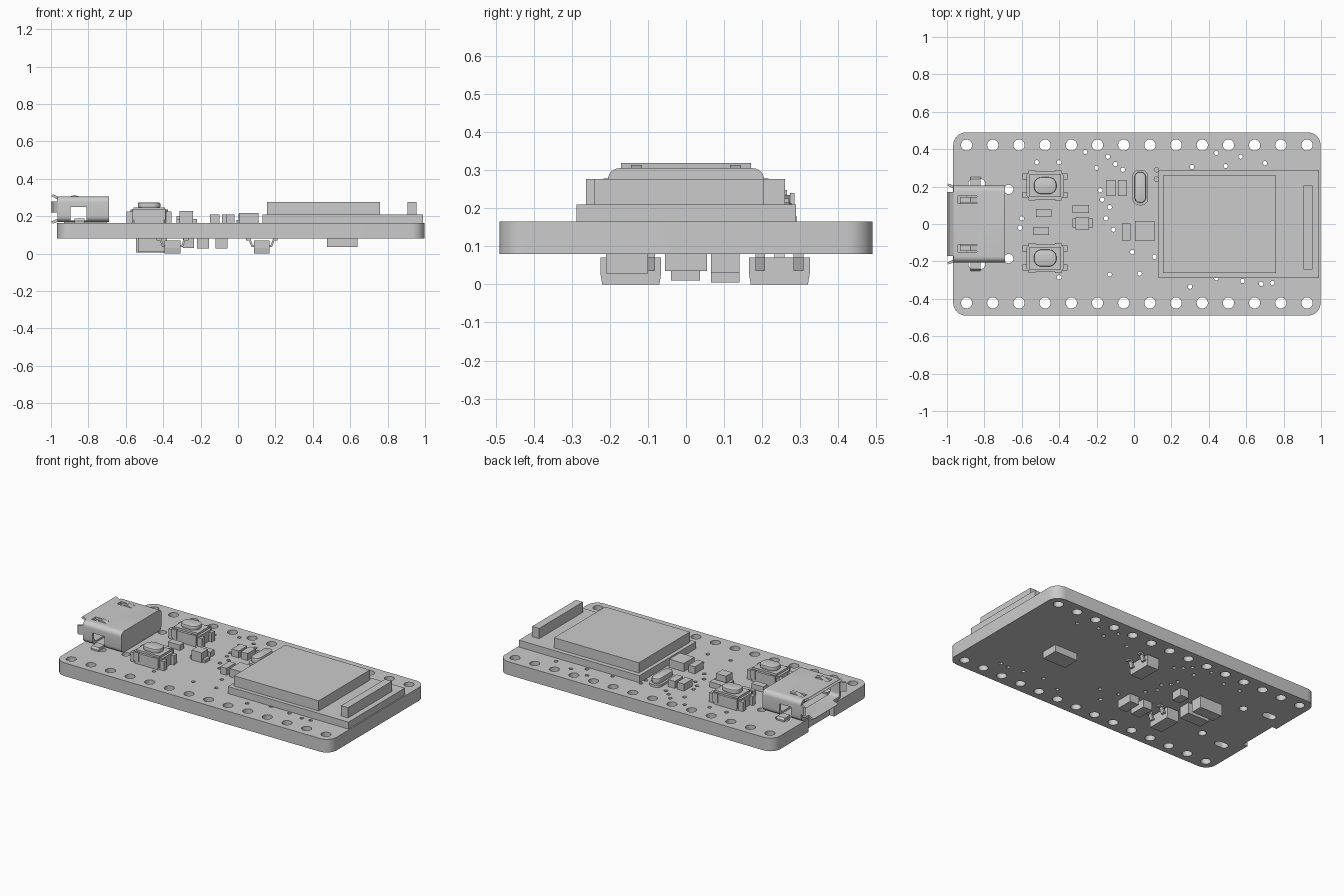
import bpy, bmesh, math

if "Cube" in bpy.data.objects:
    bpy.data.objects.remove(bpy.data.objects["Cube"], do_unlink=True)

grey = bpy.data.materials.new("plain_grey")
grey.use_nodes = True
tone = (0.6, 0.6, 0.6, 1)
grey.diffuse_color = tone
grey.node_tree.nodes["Principled BSDF"].inputs["Base Color"].default_value = tone


def finish(name, bm):
    bmesh.ops.recalc_face_normals(bm, faces=bm.faces)
    mesh = bpy.data.meshes.new(name)
    bm.to_mesh(mesh)
    bm.free()
    mesh.materials.append(grey)
    obj = bpy.data.objects.new(name, mesh)
    bpy.context.collection.objects.link(obj)
    return obj


def add_prism(bm, outline, start, end, axis="z"):
    """Extrude a closed 2D outline along an axis."""
    place = {"x": lambda u, v, w: (w, u, v),
             "y": lambda u, v, w: (u, w, v),
             "z": lambda u, v, w: (u, v, w)}[axis]
    low, high = [[bm.verts.new(place(u, v, w)) for u, v in outline] for w in (start, end)]
    bm.faces.new(low)
    bm.faces.new(high)
    for i in range(len(low)):
        j = (i + 1) % len(low)
        bm.faces.new((low[i], low[j], high[j], high[i]))


def prism(name, outline, start, end, axis="z"):
    bm = bmesh.new()
    add_prism(bm, outline, start, end, axis)
    return finish(name, bm)


def rounded(u0, u1, v0, v1, radius, steps=6):
    """Outline of a rectangle with rounded corners."""
    corners = ((u1 - radius, v1 - radius), (u0 + radius, v1 - radius),
               (u0 + radius, v0 + radius), (u1 - radius, v0 + radius))
    return [(u + radius * math.cos(a), v + radius * math.sin(a))
            for q, (u, v) in enumerate(corners)
            for a in [(q + s / steps) * math.pi / 2 for s in range(steps + 1)]]


def rect(u0, u1, v0, v1):
    return [(u0, v0), (u1, v0), (u1, v1), (u0, v1)]


def circle(u, v, radius, sides):
    return [(u + radius * math.cos(math.tau * i / sides),
             v + radius * math.sin(math.tau * i / sides)) for i in range(sides)]


def box(name, x0, x1, y0, y1, z0, z1):
    return prism(name, rect(x0, x1, y0, y1), z0, z1)


def select(obj):
    bpy.ops.object.select_all(action="DESELECT")
    obj.select_set(True)
    bpy.context.view_layer.objects.active = obj


def smooth(obj):
    select(obj)
    bpy.ops.object.shade_smooth_by_angle(angle=math.radians(30))


def apply_modifier(obj, kind, **settings):
    mod = obj.modifiers.new("shape", kind)
    for key, value in settings.items():
        setattr(mod, key, value)
    select(obj)
    bpy.ops.object.modifier_apply(modifier=mod.name)


def cut(obj, cutter):
    apply_modifier(obj, "BOOLEAN", operation="DIFFERENCE", solver="EXACT", object=cutter)
    bpy.data.objects.remove(cutter, do_unlink=True)


def soften(obj, width):
    apply_modifier(obj, "BEVEL", width=width, segments=2, limit_method="ANGLE")
    smooth(obj)


# Circuit board: notched outline with pin holes, vias and mounting slots, then thickened
UNDER, TOP = 0.08, 0.165
outline = rounded(-0.967, 0.998, -0.49, 0.49, 0.07, 8)
half = len(outline) // 2
notch = [(-0.967, 0.13), (-0.935, 0.13), (-0.935, -0.13), (-0.967, -0.13)]
loops = [outline[:half] + notch + outline[half:]]
vias = [(-.52, .33), (-.4, .33), (-.26, .385), (-.14, .36), (-.1, .32), (-.06, .29),
        (-.2, .3), (.12, .29), (.12, .24), (.31, .305), (.44, .38), (.49, .31), (.57, .36),
        (.7, .325), (-.18, .18), (-.17, .13), (-.13, .09), (-.15, .03), (-.11, -.03),
        (-.6, .03), (-.61, -.02), (-.4, -.285), (-.13, -.27), (.03, -.265), (-.01, -.15),
        (.11, -.175), (.3, -.335), (.44, -.29), (.58, -.305), (.68, -.32), (.74, -.315)]
loops += [circle(x, y, 0.012, 12) for x, y in vias]
for side in (-1, 1):
    loops += [circle(-0.895 + 0.14 * i, side * 0.422, 0.03, 24) for i in range(14)]
    loops.append(circle(-0.67, side * 0.185, 0.025, 20))
    loops.append(rounded(-0.885, -0.795, side * 0.215 - 0.025, side * 0.215 + 0.025, 0.024))
bm = bmesh.new()
for loop in loops:
    verts = [bm.verts.new((x, y, (UNDER + TOP) / 2)) for x, y in loop]
    for i, vert in enumerate(verts):
        bm.edges.new((verts[i - 1], vert))
bmesh.ops.triangle_fill(bm, use_beauty=True, use_dissolve=False, edges=bm.edges[:], normal=(0, 0, 1))
board = finish("board", bm)
apply_modifier(board, "SOLIDIFY", thickness=TOP - UNDER, offset=0)
smooth(board)

# Radio module
box("module_base", 0.13, 0.99, -0.288, 0.289, TOP, 0.21)
box("module_shield", 0.155, 0.76, -0.262, 0.26, 0.21, 0.276)
box("module_antenna", 0.905, 0.955, -0.242, 0.205, 0.21, 0.276)

# Socket shell, hollow and open to the outside edge
shell = prism("socket_shell", rounded(-0.205, 0.205, 0.17, 0.305, 0.03), -0.965, -0.69, "x")
cut(shell, prism("hollow", rounded(-0.188, 0.188, 0.187, 0.288, 0.02), -1.1, -0.72, "x"))
bm = bmesh.new()
add_prism(bm, rect(-0.895, -0.81, 0.176, 0.249), -0.4, 0.4, "y")
for side in (-1, 1):
    y = side * 0.13
    add_prism(bm, rect(-0.94, -0.84, y - 0.02, y + 0.02), 0.25, 0.4)
cut(shell, finish("window_cutter", bm))
smooth(shell)
box("socket_tongue", -0.93, -0.72, -0.13, 0.13, 0.253, 0.272)
box("socket_seat", -0.93, -0.7, -0.17, 0.17, TOP, 0.172)

# Flared lips, retaining springs and solder feet of the socket
prism("top_lip", [(-0.965, 0.29), (-0.965, 0.305), (-0.99, 0.318), (-1.0, 0.308)], -0.17, 0.17, "y")
prism("bottom_lip", [(-0.965, 0.187), (-0.965, 0.17), (-0.99, 0.16), (-1.0, 0.17)], -0.125, 0.125, "y")
for label, side in (("front", -1), ("back", 1)):
    lip = [(-0.965, side * 0.19), (-0.965, side * 0.205), (-0.99, side * 0.216), (-1.0, side * 0.208)]
    prism(label + "_side_lip", lip, 0.22, 0.278)
    y = side * 0.13
    spring = [(-0.93, 0.28), (-0.93, 0.293), (-0.875, 0.313), (-0.835, 0.302), (-0.835, 0.29), (-0.875, 0.3)]
    prism(label + "_spring", spring, y - 0.015, y + 0.015, "y")
    foot = [(side * u, v) for u, v in ((0.188, 0.17), (0.188, 0.187), (0.24, 0.187), (0.25, 0.175), (0.25, 0.165))]
    prism(label + "_solder_foot", foot, -0.875, -0.82, "x")

# Two push buttons
for cy, label in ((0.205, "back"), (-0.182, "front")):
    cx = -0.475
    prism(label + "_button_body", rounded(cx - 0.1, cx + 0.1, cy - 0.075, cy + 0.075, 0.02, 1), TOP, 0.235)
    box(label + "_button_cover", cx - 0.085, cx + 0.085, cy - 0.06, cy + 0.06, 0.235, 0.248)
    soften(prism(label + "_button_plunger", rounded(cx - 0.06, cx + 0.06, cy - 0.045, cy + 0.045, 0.04, 8),
                 0.245, 0.273), 0.006)
    for sx in (-1, 1):
        for sy in (-1, 1):
            x, y = cx + sx * 0.105, cy + sy * 0.05
            box(label + "_button_leg", x - 0.015, x + 0.015, y - 0.016, y + 0.016, TOP, 0.225)
            x = cx + sx * 0.07
            box(label + "_button_clip", x - 0.018, x + 0.018, cy + sy * 0.068, cy + sy * 0.08, 0.18, 0.24)

# Small parts on the upper face
for x0, x1, y0, y1, z1 in ((-.15, -.1, .15, .235, .21), (-.085, -.037, .15, .235, .21),
                           (.005, .11, -.092, .015, .218), (-.065, -.02, -.087, .003, .21),
                           (-.525, -.44, .037, .08, .2), (-.54, -.455, -.06, -.017, .2),
                           (-.33, -.24, .06, .102, .2)):
    box("chip", x0, x1, y0, y1, TOP, z1)
box("lamp_base", -0.33, -0.22, -0.02, 0.03, TOP, 0.185)
box("lamp_body", -0.312, -0.24, -0.029, 0.036, TOP, 0.228)
prism("crystal_base", rounded(-0.008, 0.075, 0.1, 0.29, 0.035), TOP, 0.18)
soften(prism("crystal_can", rounded(0.003, 0.064, 0.113, 0.278, 0.029), 0.18, 0.215), 0.006)

# Small parts on the lower face
for label, cx, cy in (("back", 0.127, 0.245), ("front", -0.35, -0.145)):
    profile = [(-0.08, 0.07), (0.08, 0.07), (0.08, 0.03), (0.075, 0), (-0.075, 0), (-0.08, 0.03)]
    prism(label + "_transistor", [(cy + u, v) for u, v in profile], cx - 0.042, cx + 0.042, "x")
    for side, offset in ((1, -0.05), (1, 0.05), (-1, 0)):
        lead = [(cx + side * u, v) for u, v in ((0.03, 0.035), (0.055, 0.035), (0.068, 0.07), (0.085, 0.07),
                                                (0.085, 0.08), (0.06, 0.08), (0.048, 0.045), (0.03, 0.045))]
        y = cy + offset
        prism(label + "_transistor_lead", lead, y - 0.013, y + 0.013, "y")
for x0, x1, y0, y1, z0 in ((.475, .64, -.055, .055, .035), (-.12, -.055, -.21, -.1, .028),
                           (-.22, -.155, -.21, -.1, .028), (-.295, -.235, .065, .14, .03),
                           (-.545, -.385, .065, .14, .005), (-.535, -.38, -.04, .037, .01)):
    box("lower_chip", x0, x1, y0, y1, z0, UNDER)
